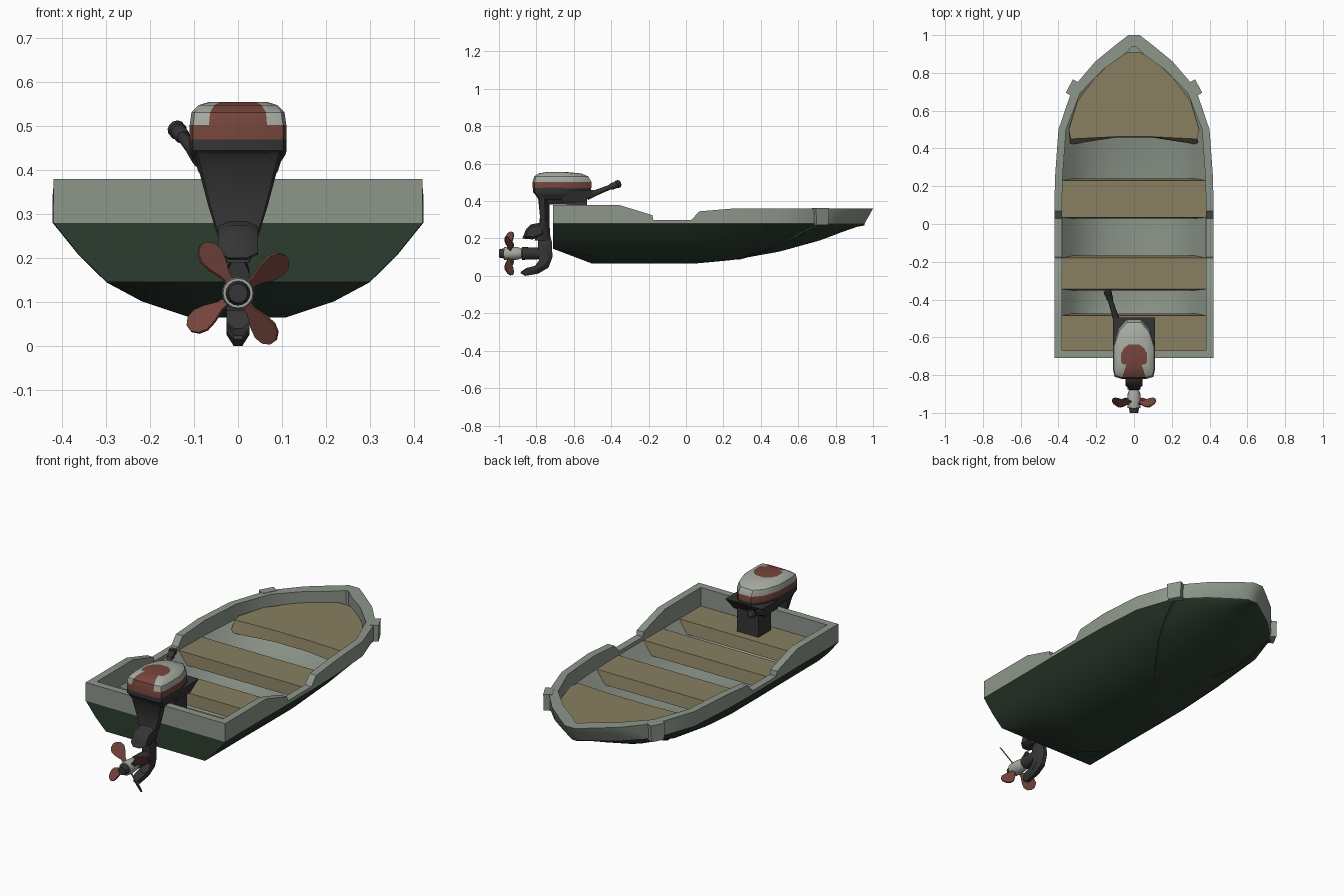
import bpy, bmesh, math
from mathutils import Vector, Matrix

if "Cube" in bpy.data.objects:
    bpy.data.objects.remove(bpy.data.objects["Cube"])

def mat(name, c):
    m = bpy.data.materials.new(name)
    m.diffuse_color = (*c, 1)
    m.use_nodes = True
    m.node_tree.nodes["Principled BSDF"].inputs["Base Color"].default_value = m.diffuse_color
    return m

GREEN = mat("hull_green", (.025, .046, .028))
GREY = mat("rail_grey", (.27, .31, .26))
TAN = mat("seat_tan", (.25, .215, .12))
RED = mat("red", (.18, .06, .045))
DARK = mat("dark", (.035, .035, .036))
LIGHT = mat("light_grey", (.38, .41, .36))

def finish(name, bm, mats, angle=35):
    bmesh.ops.recalc_face_normals(bm, faces=bm.faces)
    me = bpy.data.meshes.new(name)
    bm.to_mesh(me)
    bm.free()
    for m in mats:
        me.materials.append(m)
    for p in me.polygons:
        p.use_smooth = True
    me.set_sharp_from_angle(angle=math.radians(angle))
    ob = bpy.data.objects.new(name, me)
    bpy.context.collection.objects.link(ob)
    return ob

def loft(name, rings, mats, pick=lambda i, j: 0, angle=35):
    """Closed rings joined in order and capped; pick(ring, edge) gives the material slot."""
    bm = bmesh.new()
    vs = [[bm.verts.new(p) for p in r] for r in rings]
    n = len(vs[0])
    for i in range(len(vs) - 1):
        for j in range(n):
            k = (j + 1) % n
            bm.faces.new((vs[i][j], vs[i][k], vs[i+1][k], vs[i+1][j])).material_index = pick(i, j)
    bm.faces.new(vs[0]).material_index = pick(0, -1)
    bm.faces.new(vs[-1]).material_index = pick(len(vs) - 1, -1)
    return finish(name, bm, mats, angle)

def block(name, m, top, bottom):
    """Tapered box; each level is (half_x, y0, y1, z)."""
    return loft(name, [[(-h, a, z), (h, a, z), (h, b, z), (-h, b, z)] for h, a, b, z in (bottom, top)], [m])

def plate(name, m, outline, edge, core):
    """Side-view (y, z) outline with thin edges and a thicker core."""
    cy = sum(p[0] for p in outline) / len(outline)
    cz = sum(p[1] for p in outline) / len(outline)
    sides = [(-core, .7), (-edge, 1), (edge, 1), (core, .7)]
    return loft(name, [[(x, cy + (y-cy)*s, cz + (z-cz)*s) for y, z in outline] for x, s in sides], [m])

def rod(name, m, a, b, stops, n=12):
    """Turned part from a to b; stops are (fraction, radius)."""
    a, b = Vector(a), Vector(b)
    q = (b - a).to_track_quat('Z', 'Y')
    ms = m if isinstance(m, list) else [m]
    rings = [[a + (b-a)*t + q @ Vector((r*math.cos(k*math.tau/n), r*math.sin(k*math.tau/n), 0))
              for k in range(n)] for t, r in stops]
    return loft(name, rings, ms, lambda i, j: i if len(ms) > 1 and i < len(ms) else 0)

# hull: stations are y, half width, keel height, rail height
ST = [(-.71, .42, .065, .38), (-.5, .42, .065, .38), (-.36, .42, .065, .38), (-.18, .422, .065, .325),
      (-.175, .422, .065, .30), (.03, .422, .065, .30), (.07, .422, .068, .345), (.25, .418, .085, .36),
      (.5, .40, .13, .36), (.72, .325, .19, .36), (.86, .205, .235, .36), (.95, .095, .262, .36), (1, .03, .27, .36)]
SEC = [(1, 1), (.86, .66), (.71, .37), (.52, .17), (.26, 0), (0, 0)]

def station(i, inner):
    y, hw, zb, zt = ST[i]
    low = .145 if i == 0 else 0
    yl = y - .15 * max(0, y - .7)
    if inner:
        y = yl = max(-.67, y - .12 * max(0, y - .5))
        hw, zb, low = max(.008, hw - .04), min(zb + .03, .279), low and .175
    half = [(hw, y, zt)] + [(hw*u, yl, max(low, zb + v*(.28-zb))) for u, v in SEC]
    return half + [(-x, b, c) for x, b, c in half[-2::-1]]

bm = bmesh.new()
skins = []
for inner in (False, True):
    vs = [[bm.verts.new(p) for p in station(i, inner)] for i in range(len(ST))]
    n = len(vs[0])
    low = 1 if inner else 0
    for a, b in zip(vs, vs[1:]):
        for j in range(n - 1):
            bm.faces.new((a[j], a[j+1], b[j+1], b[j])).material_index = 1 if j in (0, n-2) else low
    for r in (vs[0], vs[-1]):
        bm.faces.new((r[0], r[1], r[-2], r[-1])).material_index = 1
        bm.faces.new(r[1:-1]).material_index = low
    skins.append(vs)
o, s = skins
for i in range(len(ST) - 1):
    for e in (0, -1):
        bm.faces.new((o[i][e], o[i+1][e], s[i+1][e], s[i][e])).material_index = 1
for i in (0, -1):
    bm.faces.new((o[i][0], o[i][-1], s[i][-1], s[i][0])).material_index = 1
finish("hull", bm, [GREEN, GREY])

# spray rails following the forward hull, and rail straps
def lerp_table(t, table, col):
    for a, b in zip(table, table[1:]):
        if min(a[0], b[0]) <= t <= max(a[0], b[0]):
            return a[col] + (b[col]-a[col]) * (t-a[0]) / (b[0]-a[0])

for side in (-1, 1):
    rings = []
    for k in range(9):
        t = k / 8
        y, u = .72 - .45*t, 1 - .8*t
        zb = lerp_table(y, ST, 2)
        c = Vector((side*u*lerp_table(y, ST, 1), y, zb + lerp_table(u, SEC, 1)*(.28-zb)))
        w = .008 * (1 - .6*t)
        rings.append([c + Vector((side*w*dx, dy*.025, w*dz)) for dx, dy, dz in
                      ((1, 0, -.6), (-.5, .8, 0), (-1, 0, 1), (-.5, -.8, 0))])
    loft("spray_rail", rings, [GREEN])
    strap = block("rail_strap", GREY, (.022, -.04, .04, .362), (.02, -.035, .035, .272))
    strap.location = (side*.323, .72, 0)
    strap.rotation_euler.z = side * math.radians(28)

# seats
for name, a, b in (("stern_seat", -.675, -.485), ("middle_seat", -.345, -.18), ("forward_seat", .035, .23)):
    block(name, TAN, (.382, a, b, .28), (.345, a - .006, b + .012, .215))

# bow deck
deck = [(.1, .462, .06), (.335, .45, .06), (.345, .5, .05), (.30, .65, .03), (.21, .77, .015), (.11, .865, .01), (.03, .91, .005)]
deck += [(-x, y, t) for x, y, t in deck[::-1]]
loft("bow_deck", [[(x, y, .30) for x, y, t in deck],
                  [(x*(1.02 if t == .06 else .9), y - (.03 if abs(x) > .3 else .005), .30 - t) for x, y, t in deck]], [TAN], angle=20)

# motor cover
SHAPE = [(.6, -1), (.93, -.93), (1, -.7), (1, .1), (.75, .65), (.35, .97)]
SHAPE = SHAPE + [(-x, y) for x, y in SHAPE[::-1]]

def rings(levels):
    return [[(x*hx, yc + y*hy, z) for x, y in SHAPE] for z, yc, hy, hx in levels]

loft("motor_cover", rings([(.47, -.66, .16, .11), (.503, -.66, .16, .11), (.532, -.665, .147, .106),
                           (.548, -.672, .115, .09), (.555, -.69, .055, .068)]), [LIGHT, RED],
     lambda i, j: 1 if i == 0 or j == 11 or (j == -1 and i == 4) else 0)
loft("motor_base", rings([(.405, -.68, .09, .088), (.435, -.665, .14, .108), (.445, -.66, .157, .111),
                          (.472, -.66, .158, .11)]), [DARK])
block("motor_tray", DARK, (.11, -.66, -.495, .458), (.09, -.66, -.54, .395))

# mounting bracket over the transom
block("clamp_block", DARK, (.065, -.64, -.53, .41), (.065, -.64, -.53, .28))
block("transom_bracket", DARK, (.08, -.77, -.56, .415), (.06, -.75, -.60, .382))

# drive leg
loft("drive_leg", rings([(.44, -.765, .045, .1), (.41, -.76, .03, .092), (.32, -.755, .026, .068),
                         (.23, -.757, .03, .04), (.19, -.765, .045, .026)]), [DARK])
plate("exhaust_fairing", DARK, [(-.75, .29), (-.83, .275), (-.855, .25), (-.875, .2), (-.82, .195), (-.75, .22)], .02, .045)
plate("gearcase", DARK, [(-.74, .215), (-.718, .19), (-.714, .1), (-.735, .045), (-.79, .012), (-.86, 0), (-.885, .015),
                         (-.88, .024), (-.815, .04), (-.785, .08), (-.79, .2)], .01, .026)

# propeller
HUB = Vector((0, -.945, .12))
rod("propeller_hub", [DARK, DARK, DARK, LIGHT, LIGHT, LIGHT, LIGHT, DARK, DARK, DARK], (0, -1, .12), (0, -.73, .12),
    [(0, .022), (.08, .026), (.09, .026), (.1, .028), (.1, .034), (.2, .037), (.38, .033), (.45, .026),
     (.46, .034), (.75, .032), (1, .012)], 16)
blade = [(.02, .01), (.05, .013), (.08, .029), (.105, .036), (.125, .029), (.138, .01)]
blade = blade + [(r, -w) for r, w in blade[::-1]]
for k in range(4):
    turn = Matrix.Rotation(-math.radians(36 + 90*k), 4, 'Y') @ Matrix.Rotation(math.radians(42), 4, 'X')
    loft("propeller_blade", [[HUB + turn @ Vector((r, d, w)) for r, w in blade] for d in (-.003, .003)], [RED])

# tiller handle
rod("tiller_arm", DARK, (-.085, -.53, .425), (-.135, -.375, .487), [(0, .02), (.4, .015), (1, .012)])
rod("tiller_grip", DARK, (-.125, -.405, .475), (-.142, -.352, .496), [(0, .014), (.15, .018), (.6, .018), (.65, .021), (.9, .021), (1, .014)])
